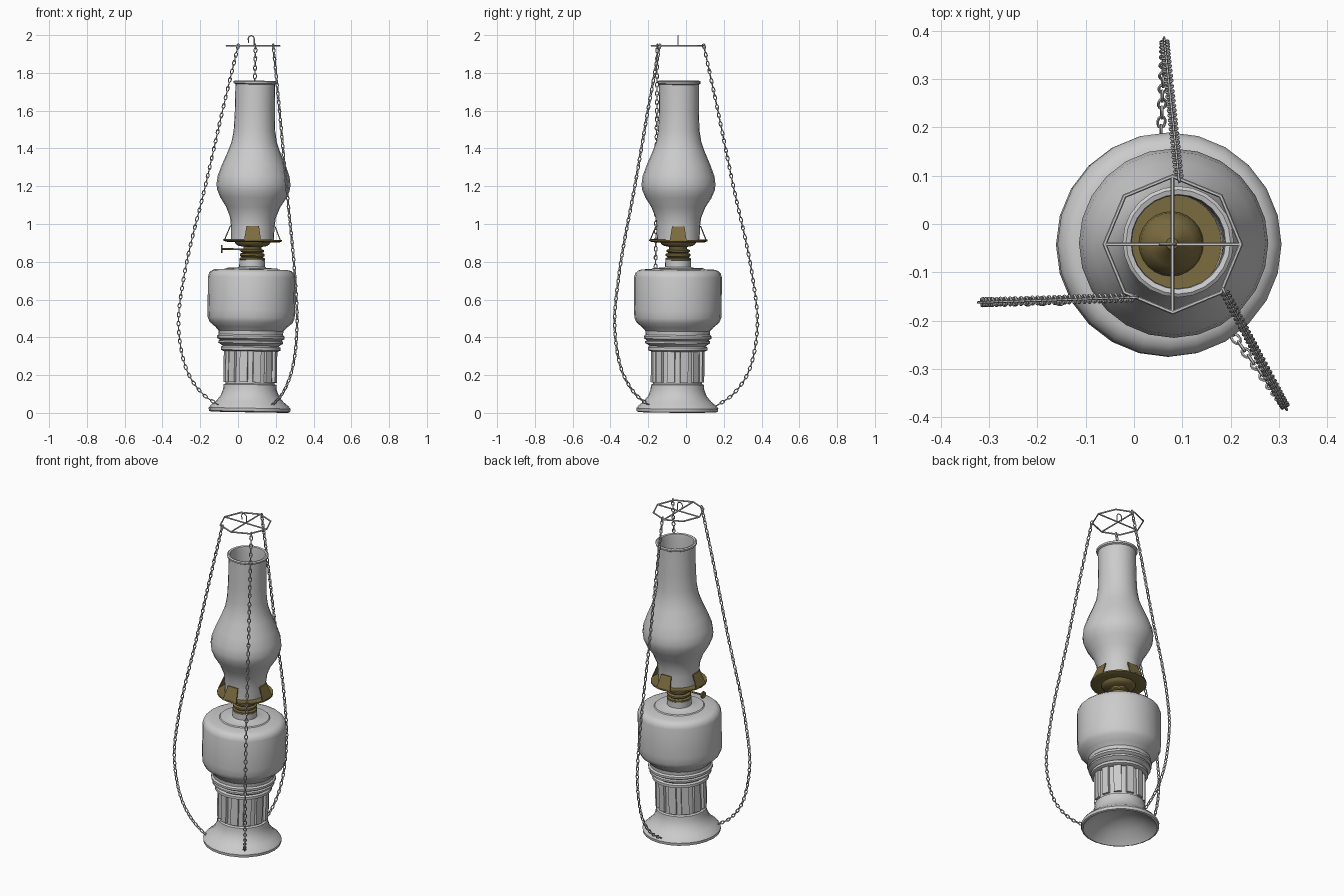
import bpy, bmesh
from math import sin, cos, pi, radians
from mathutils import Vector, Matrix

if "Cube" in bpy.data.objects:
    bpy.data.objects.remove(bpy.data.objects["Cube"])

# the lamp leans about one degree towards +x
TILT = (Matrix.Translation((0.061, -0.046, 0.004))
        @ Matrix.Rotation(radians(1.0), 4, 'Y') @ Matrix.Rotation(radians(-0.3), 4, 'X'))

brass = bpy.data.materials.new("brass")
brass.diffuse_color = (0.20, 0.15, 0.05, 1)
brass.use_nodes = True
brass.node_tree.nodes["Principled BSDF"].inputs["Base Color"].default_value = brass.diffuse_color


def finish(name, bm, mat=None, matrix=None, angle=35):
    bmesh.ops.recalc_face_normals(bm, faces=bm.faces)
    me = bpy.data.meshes.new(name)
    bm.to_mesh(me)
    bm.free()
    ob = bpy.data.objects.new(name, me)
    bpy.context.collection.objects.link(ob)
    if mat:
        me.materials.append(mat)
    if matrix:
        ob.matrix_world = matrix
    bpy.ops.object.select_all(action='DESELECT')
    ob.select_set(True)
    bpy.context.view_layer.objects.active = ob
    bpy.ops.object.shade_smooth_by_angle(angle=radians(angle))
    return ob


def lathe(name, profile, mat=None, closed=False, n=24):
    bm = bmesh.new()
    rings = [[bm.verts.new((r * cos(2 * pi * i / n), r * sin(2 * pi * i / n), z))
              for i in range(n)] for r, z in profile]
    pairs = list(zip(rings, rings[1:])) + ([(rings[-1], rings[0])] if closed else [])
    for a, b in pairs:
        for i in range(n):
            j = (i + 1) % n
            bm.faces.new((a[i], a[j], b[j], b[i]))
    bmesh.ops.remove_doubles(bm, verts=bm.verts, dist=1e-5)
    return finish(name, bm, mat, TILT)


def sweep(bm, pts, radius, closed=False, sides=6, normal=Vector((0, 0, 1))):
    """Tube along a planar path; normal is the plane's normal."""
    m, rings = len(pts), []
    for i, p in enumerate(pts):
        a = pts[i - 1] if closed or i else p
        b = pts[(i + 1) % m] if closed or i < m - 1 else p
        side = (b - a).normalized().cross(normal)
        rings.append([bm.verts.new(p + radius * (side * cos(2 * pi * k / sides)
                      + normal * sin(2 * pi * k / sides))) for k in range(sides)])
    for i in range(m if closed else m - 1):
        a, b = rings[i], rings[(i + 1) % m]
        for k in range(sides):
            j = (k + 1) % sides
            bm.faces.new((a[k], a[j], b[j], b[k]))
    if not closed:
        bm.faces.new(rings[0])
        bm.faces.new(rings[-1])


# pedestal foot, column, collar rings and oil tank in one turned shape
lathe("lamp_body", [
    (0, .10), (.08, .085), (.14, .055), (.195, .01), (.205, 0), (.215, .004), (.217, .02),
    (.205, .035), (.18, .055), (.155, .085), (.142, .12), (.14, .145), (.129, .15),
    (.129, .322), (.145, .322), (.158, .328), (.158, .343), (.148, .35), (.16, .358),
    (.172, .365), (.172, .375), (.163, .38), (.179, .39), (.179, .402), (.17, .41),
    (.172, .43), (.19, .45), (.22, .475), (.23, .50), (.232, .54), (.232, .715),
    (.226, .735), (.212, .748), (.197, .754), (.14, .757), (.135, .762), (.075, .765),
    (.068, .77), (.068, .805), (0, .805)])

# raised ribs around the column
bm = bmesh.new()
for i in range(12):
    rot = Matrix.Rotation(2 * pi * (i + .5) / 12, 4, 'Z')
    bmesh.ops.create_cube(bm, size=1, matrix=rot @ Matrix.Translation((.13, 0, .241))
                          @ Matrix.Diagonal((.022, .042, .166, 1)))
finish("column_ribs", bm, None, TILT)

# burner: threaded collar, gallery dish and wick dome
lathe("burner", [
    (0, .80), (.06, .80), (.067, .806), (.067, .815), (.056, .82), (.066, .828), (.066, .838),
    (.052, .843), (.062, .85), (.062, .858), (.048, .864), (.048, .875), (.075, .88),
    (.088, .888), (.095, .90), (.14, .90), (.155, .906), (.155, .914), (.14, .912),
    (.067, .912), (.064, .935), (.045, .965), (.015, .99), (.012, 1.0), (0, 1.0)], brass)

# four prongs holding the chimney
bm = bmesh.new()
for i in range(4):
    rot = Matrix.Rotation(i * pi / 2, 4, 'Z')
    front, back = [[bm.verts.new(rot @ Vector((r - t, w, z))) for r, w, z in
                    ((.152, -.045, .908), (.152, .045, .908), (.121, .033, .985), (.121, -.033, .985))]
                   for t in (0, .006)]
    bm.faces.new(front)
    bm.faces.new(back)
    for k in range(4):
        j = (k + 1) % 4
        bm.faces.new((front[k], front[j], back[j], back[k]))
finish("chimney_prongs", bm, brass, TILT)

# wick knob and its stem
bm = bmesh.new()
for length, r, x in ((.13, .005, -.10), (.008, .021, -.163)):
    bmesh.ops.create_cone(bm, cap_ends=True, segments=12, radius1=r, radius2=r, depth=length,
                          matrix=Matrix.Translation((x, 0, .861)) @ Matrix.Rotation(pi / 2, 4, 'Y'))
finish("wick_knob", bm, brass, TILT)

# hollow chimney with rolled lip
outer = [(.113, .914), (.115, .98), (.121, 1.03), (.143, 1.085), (.175, 1.135), (.192, 1.175),
         (.196, 1.205), (.190, 1.25), (.168, 1.31), (.138, 1.38), (.120, 1.43), (.110, 1.49),
         (.106, 1.58), (.105, 1.735)]
lip = [(.114, 1.74), (.115, 1.75), (.108, 1.755), (.098, 1.752)]
inner = [(r - .009, z) for r, z in reversed(outer)]
lathe("chimney", outer + lip + inner, closed=True)

# octagonal hanger ring with cross bars and a hook
C = Vector((.08, -.042, 1.943))
bm = bmesh.new()
ring = [C + .141 * Vector((cos(i * pi / 4), sin(i * pi / 4), 0)) for i in range(8)]
sweep(bm, ring, .0045, closed=True)
for i in (0, 2):
    sweep(bm, [ring[i], ring[i + 4]], .004)
hook = [C + Vector((.006, 0, 0))]
hook += [C + Vector((-.010 + .016 * cos(a), 0, .038 + .016 * sin(a)))
         for a in [i * pi / 8 for i in range(9)]]
hook.append(C + Vector((-.024, 0, .015)))
sweep(bm, hook, .003, normal=Vector((0, 1, 0)))
finish("hanger", bm)


def chain_path(top, out, bottom):
    """Smooth hanging path from the ring to the foot, as points of fine spacing."""
    top, out, bottom = Vector(top), Vector(out), Vector(bottom)
    upper = [(0, 1.94), (.26, 1.6), (.55, 1.2), (.79, .9), (.92, .7), (1, .5)]
    lower = [(.93, .33), (.74, .2), (.40, .1), (0, .04)]
    keys = [(*top.lerp(out, f), z) for f, z in upper] + [(*bottom.lerp(out, f), z) for f, z in lower]
    keys = [Vector(k) for k in keys]
    keys = [keys[0]] + keys + [keys[-1]]
    pts = []
    for a, b, c, d in zip(keys, keys[1:], keys[2:], keys[3:]):
        for i in range(60):
            t = i / 60
            pts.append(.5 * (2 * b + (c - a) * t + (2 * a - 5 * b + 4 * c - d) * t * t
                             + (3 * b - a - 3 * c + d) * t ** 3))
    return pts + [keys[-1]]


# three chains of alternating oval links
PITCH = .0235
for name, top, out, bottom in (
        ("chain_left", (.0, -.152), (-.315, -.162), (-.10, -.158)),
        ("chain_back", (.093, .095), (.063, .378), (.055, .165)),
        ("chain_front_right", (.187, -.14), (.313, -.378), (.18, -.195))):
    bm = bmesh.new()
    pts = chain_path(top, out, bottom)
    across = Vector((out[1] - top[1], top[0] - out[0], 0)).normalized()
    dist, count = 0.0, 0
    for p, q in zip(pts, pts[1:]):
        dist += (q - p).length
        if dist >= count * PITCH:
            t = (q - p).normalized()
            n = t.cross(across).normalized()
            side, normal = (across, n) if count % 2 else (n, across)
            loop = [p + t * .0145 * cos(a) + side * .0078 * sin(a)
                    for a in [2 * pi * i / 10 for i in range(10)]]
            sweep(bm, loop, .003, closed=True, sides=5, normal=normal)
            count += 1
    finish(name, bm, angle=60)
